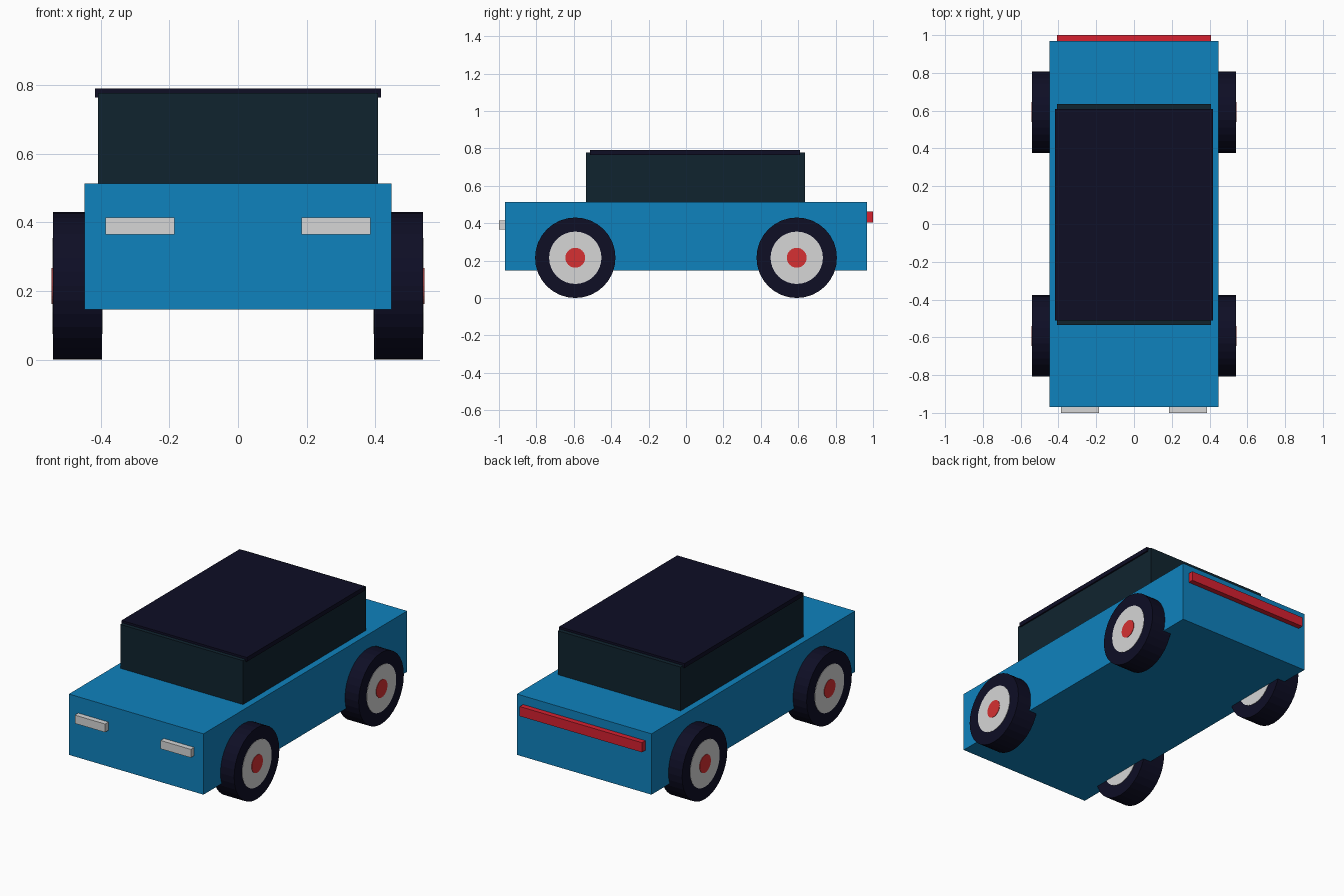
import bpy
from math import pi

cube = bpy.data.objects.get("Cube")
if cube:
    bpy.data.objects.remove(cube, do_unlink=True)


def material(name, rgb):
    # 8-bit display colour to linear
    linear = [(c / 255 / 12.92) if c < 11 else ((c / 255 + 0.055) / 1.055) ** 2.4 for c in rgb]
    m = bpy.data.materials.new(name)
    m.use_nodes = True
    m.diffuse_color = (*linear, 1)
    m.node_tree.nodes["Principled BSDF"].inputs["Base Color"].default_value = (*linear, 1)
    return m


blue = material("body blue", (15, 130, 190))
glass = material("dark glass", (16, 36, 47))
black = material("roof and tyre black", (14, 14, 37))
silver = material("light grey", (214, 214, 214))
red = material("hub red", (214, 48, 50))
tail_red = material("tail light red", (214, 33, 48))


def finish(name, mat):
    obj = bpy.context.object
    obj.name = obj.data.name = name
    obj.data.materials.append(mat)
    return obj


def box(name, mat, x, y, z):
    """Box spanning the given (low, high) ranges."""
    spans = (x, y, z)
    bpy.ops.mesh.primitive_cube_add(size=1, location=[(a + b) / 2 for a, b in spans])
    obj = finish(name, mat)
    obj.scale = [b - a for a, b in spans]
    bpy.ops.object.transform_apply(location=False, rotation=False, scale=True)
    return obj


def disc(name, mat, radius, width, x, y):
    """Wheel part with its axle along x."""
    bpy.ops.mesh.primitive_cylinder_add(vertices=32, radius=radius, depth=width,
                                        location=(x, y, 0.215), rotation=(0, pi / 2, 0))
    return finish(name, mat)


# Body, cabin and roof
box("body", blue, (-0.448, 0.448), (-0.968, 0.968), (0.147, 0.513))
box("cabin", glass, (-0.408, 0.408), (-0.535, 0.635), (0.5, 0.777))
box("roof", black, (-0.417, 0.417), (-0.512, 0.61), (0.764, 0.79))

# Lights
for side, s in (("left", 1), ("right", -1)):
    x = sorted((s * 0.185, s * 0.386))
    box(f"headlight_{side}", silver, x, (-1, -0.96), (0.365, 0.415))
box("tail_light", tail_red, (-0.407, 0.407), (0.96, 1), (0.403, 0.461))

# Wheels, with hubs showing on both faces
for side, s in (("left", 1), ("right", -1)):
    for end, y in (("front", -0.592), ("back", 0.592)):
        x = s * 0.468
        disc(f"tyre_{end}_{side}", black, 0.215, 0.142, x, y)
        disc(f"hub_{end}_{side}", silver, 0.14, 0.146, x, y)
        disc(f"hub_cap_{end}_{side}", red, 0.053, 0.151, x, y)
